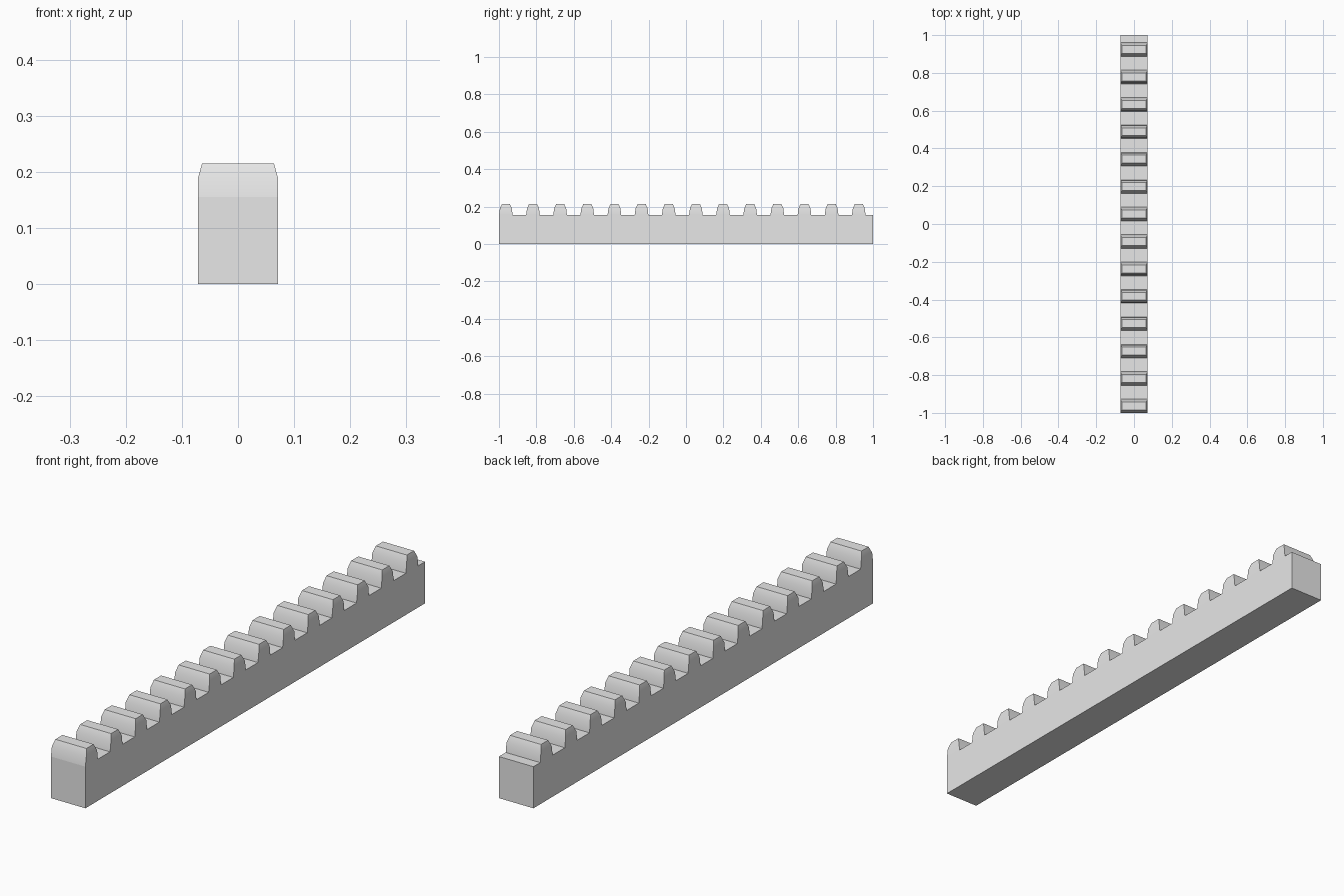
import bpy
import bmesh
from math import radians

cube = bpy.data.objects.get("Cube")
if cube:
    bpy.data.objects.remove(cube, do_unlink=True)

HALF_W = 0.071
BASE_H = 0.155
TEETH = 14
PITCH = 1.887 / 13

grey = bpy.data.materials.new("plain grey")
grey.use_nodes = True
colour = (0.8, 0.8, 0.8, 1)
grey.diffuse_color = colour
grey.node_tree.nodes["Principled BSDF"].inputs["Base Color"].default_value = colour


def loft(name, rings, cap_bottom):
    """Stack rectangles (half width, y front, y back, z) into a solid."""
    bm = bmesh.new()
    loops = [[bm.verts.new(p) for p in ((-w, y0, z), (w, y0, z), (w, y1, z), (-w, y1, z))]
             for w, y0, y1, z in rings]
    for low, high in zip(loops, loops[1:]):
        for i in range(4):
            j = (i + 1) % 4
            bm.faces.new((low[i], low[j], high[j], high[i]))
    bm.faces.new(loops[-1])
    if cap_bottom:
        bm.faces.new(loops[0][::-1])
    mesh = bpy.data.meshes.new(name)
    bm.to_mesh(mesh)
    bm.free()
    mesh.materials.append(grey)
    obj = bpy.data.objects.new(name, mesh)
    bpy.context.collection.objects.link(obj)
    return obj


# Long straight bar
loft("rack_bar", [(HALF_W, -1, 1, 0), (HALF_W, -1, 1, BASE_H)], True)

# Tapered tooth, softly shaded up its flanks and repeated along the bar
teeth = loft("rack_teeth", [
    (HALF_W, -1, -0.927, BASE_H),
    (HALF_W, -0.995, -0.931, 0.19),
    (HALF_W - 0.007, -0.984, -0.942, 0.215),
], False)
bpy.ops.object.select_all(action="DESELECT")
teeth.select_set(True)
bpy.context.view_layer.objects.active = teeth
bpy.ops.object.shade_smooth_by_angle(angle=radians(30))
array = teeth.modifiers.new("Row", "ARRAY")
array.count = TEETH
array.use_relative_offset = False
array.use_constant_offset = True
array.constant_offset_displace = (0, PITCH, 0)
